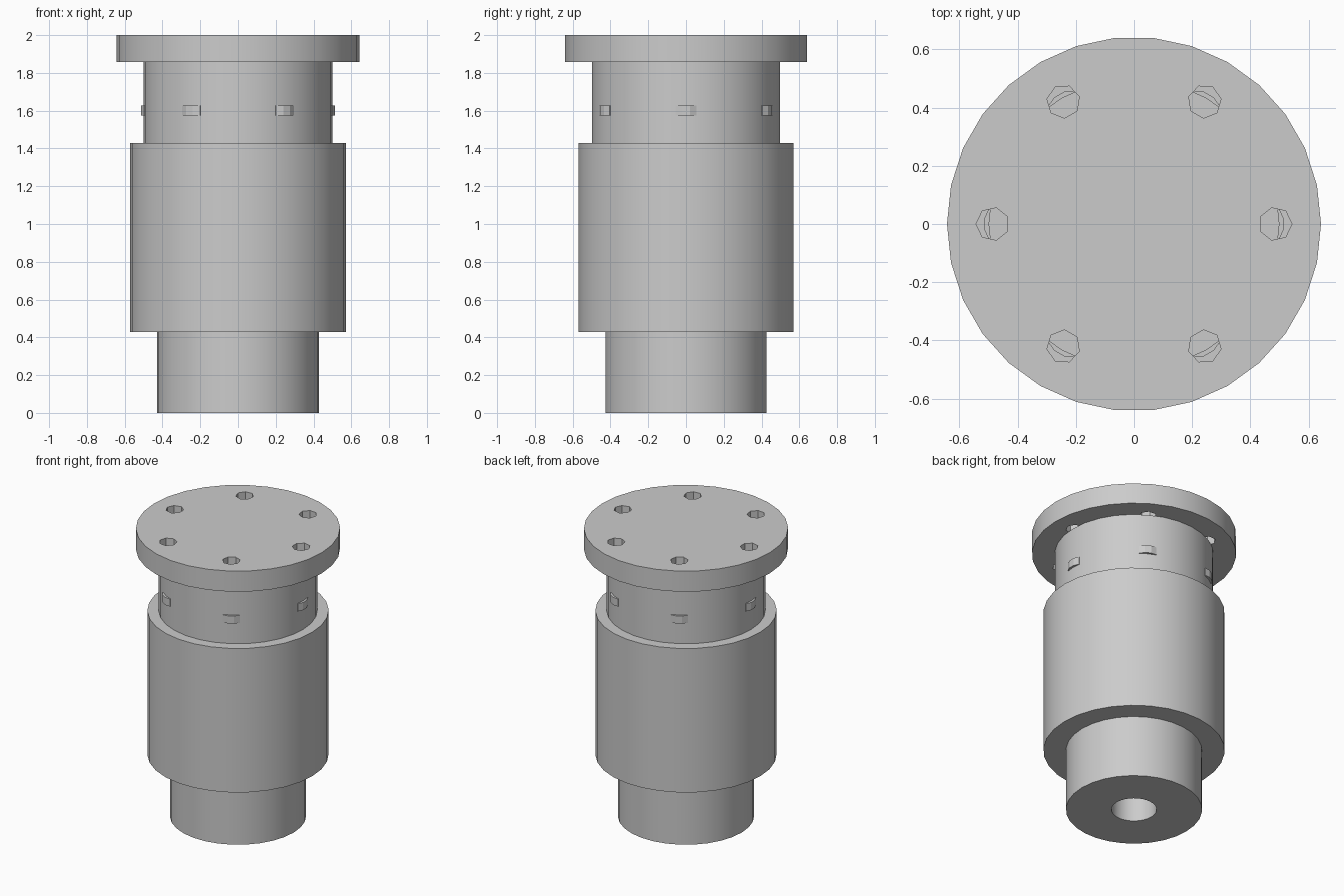
import bpy
import bmesh
from math import sin, cos, pi, radians

if "Cube" in bpy.data.objects:
    bpy.data.objects.remove(bpy.data.objects["Cube"], do_unlink=True)

GREY = (0.6, 0.6, 0.6, 1.0)
metal = bpy.data.materials.new("grey_metal")
metal.use_nodes = True
metal.diffuse_color = GREY
metal.node_tree.nodes["Principled BSDF"].inputs["Base Color"].default_value = GREY


def ring(radius, sides, cx=0.0):
    """Regular polygon with its first corner on +x."""
    return [(cx + radius * cos(2 * pi * i / sides), radius * sin(2 * pi * i / sides))
            for i in range(sides)]


def turned(points, angle):
    c, s = cos(angle), sin(angle)
    return [(x * c - y * s, x * s + y * c) for x, y in points]


def prism(name, outlines, z0, z1):
    """Extrude one or more closed outlines from z0 to z1."""
    bm = bmesh.new()
    for outline in outlines:
        face = bm.faces.new([bm.verts.new((x, y, z0)) for x, y in outline])
        top = bmesh.ops.extrude_face_region(bm, geom=[face], use_keep_orig=True)["geom"]
        verts = [v for v in top if isinstance(v, bmesh.types.BMVert)]
        bmesh.ops.translate(bm, vec=(0, 0, z1 - z0), verts=verts)
    bmesh.ops.recalc_face_normals(bm, faces=bm.faces)
    mesh = bpy.data.meshes.new(name)
    bm.to_mesh(mesh)
    bm.free()
    mesh.materials.append(metal)
    obj = bpy.data.objects.new(name, mesh)
    bpy.context.collection.objects.link(obj)
    return obj


def activate(obj):
    bpy.ops.object.select_all(action="DESELECT")
    obj.select_set(True)
    bpy.context.view_layer.objects.active = obj


def cut(obj, cutter):
    cutter.hide_render = True
    mod = obj.modifiers.new("cut", "BOOLEAN")
    mod.operation = "DIFFERENCE"
    mod.solver = "EXACT"
    mod.object = cutter
    activate(obj)
    bpy.ops.object.modifier_apply(modifier=mod.name)
    bpy.data.objects.remove(cutter, do_unlink=True)


SIDES = 30
BASE_TOP, BODY_TOP, NECK_TOP, TOP = 0.429, 1.429, 1.857, 2.0
sixths = [radians(60 * i) for i in range(6)]

# Stacked cylinders
base = prism("base", [ring(0.429, SIDES)], 0, BASE_TOP)
body = prism("body", [ring(0.571, SIDES)], BASE_TOP, BODY_TOP)
neck = prism("neck", [ring(0.5, SIDES)], BODY_TOP, NECK_TOP)
flange = prism("flange", [ring(0.643, SIDES)], NECK_TOP, TOP)

# Shaft bore in the base
cut(base, prism("bore_cutter", [ring(0.143, SIDES)], -0.1, BASE_TOP + 0.1))

# Bolt holes through the flange
hole = ring(0.057, 7, 0.486)
cut(flange, prism("hole_cutter", [turned(hole, a) for a in sixths], NECK_TOP - 0.1, TOP + 0.1))

# Small lugs around the neck
lug = [(0.45, -0.055), (0.498, -0.055), (0.514, -0.02),
       (0.514, 0.02), (0.498, 0.055), (0.45, 0.055)]
lugs = prism("neck_lugs", [turned(lug, a) for a in sixths], 1.575, 1.628)

for part in (base, body, neck, flange):
    activate(part)
    bpy.ops.object.shade_smooth_by_angle(angle=radians(30))
